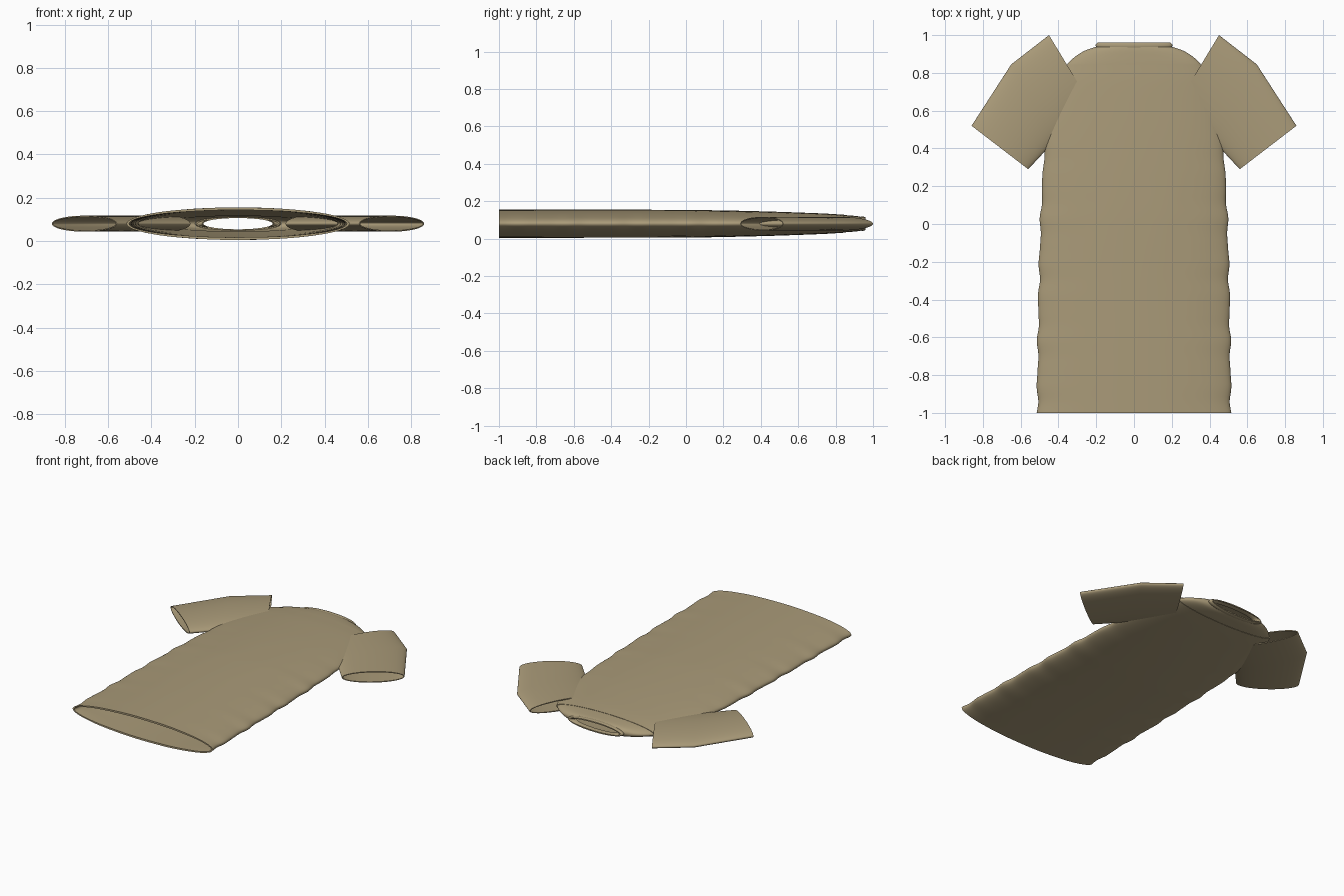
import bpy, bmesh, math
from mathutils import Vector

cube = bpy.data.objects.get("Cube")
if cube:
    bpy.data.objects.remove(cube, do_unlink=True)

MID = 0.08      # height of the garment's middle plane
SEGS = 72

cloth = bpy.data.materials.new("tan_cloth")
cloth.use_nodes = True
tan = (0.40, 0.325, 0.19, 1)
cloth.diffuse_color = tan
bsdf = cloth.node_tree.nodes["Principled BSDF"]
bsdf.inputs["Base Color"].default_value = tan
bsdf.inputs["Roughness"].default_value = 0.9


def tube(name, rings, wall, fold=None):
    """Open flat tube with wall thickness; a ring is (centre x, y, half-width vector, half height)."""
    bm = bmesh.new()
    loops = []
    walls = [(r, 0) for r in rings] + [(r, wall) for r in reversed(rings)]
    for (cx, cy, across, high), inset in walls:
        half = Vector((across[0], across[1]))
        half *= (half.length - inset) / half.length
        loop = []
        for i in range(SEGS):
            a = math.tau * i / SEGS
            s = 1 + (fold(a, cy) if fold else 0)
            loop.append(bm.verts.new((cx + half.x * math.cos(a) * s,
                                      cy + half.y * math.cos(a) * s,
                                      MID + (high - inset) * math.sin(a) * s)))
        loops.append(loop)
    for k, low in enumerate(loops):
        up = loops[(k + 1) % len(loops)]
        for i in range(SEGS):
            j = (i + 1) % SEGS
            bm.faces.new((low[i], low[j], up[j], up[i]))
    bmesh.ops.recalc_face_normals(bm, faces=bm.faces)
    mesh = bpy.data.meshes.new(name)
    bm.to_mesh(mesh)
    bm.free()
    mesh.materials.append(cloth)
    obj = bpy.data.objects.new(name, mesh)
    bpy.context.collection.objects.link(obj)
    bpy.ops.object.select_all(action='DESELECT')
    obj.select_set(True)
    bpy.context.view_layer.objects.active = obj
    bpy.ops.object.shade_smooth_by_angle(angle=math.radians(40))
    return obj


def sample(profile, y):
    """Smooth width and height at y from a short profile."""
    for k in range(len(profile) - 1):
        a, b = profile[k], profile[k + 1]
        if y <= b[0] + 1e-6:
            t = (y - a[0]) / (b[0] - a[0])
            p, q = profile[max(k - 1, 0)], profile[min(k + 2, len(profile) - 1)]
            out = []
            for c in (1, 2):
                m0 = (b[c] - p[c]) / (b[0] - p[0]) * (b[0] - a[0])
                m1 = (q[c] - a[c]) / (q[0] - a[0]) * (b[0] - a[0])
                out.append((2*t**3 - 3*t**2 + 1) * a[c] + (t**3 - 2*t**2 + t) * m0
                           + (3*t**2 - 2*t**3) * b[c] + (t**3 - t**2) * m1)
            return out


def lengthwise(profile, count):
    """Rings along y for a profile of (y, half width, half height)."""
    y0, y1 = profile[0][0], profile[-1][0]
    rings = []
    for k in range(count + 1):
        y = y0 + (y1 - y0) * k / count
        w, h = sample(profile, y)
        rings.append((0, y, (w, 0), h))
    return rings


def body_fold(a, y):
    # soft creases, strongest along the side seams and fading at the chest
    fade = min(1, max(0, (0.5 - y) / 0.3))
    side = abs(math.cos(a)) ** 3
    wave = math.sin(math.tau * y / 0.215 + 0.8) + 0.4 * math.sin(math.tau * y / 0.13)
    ripple = math.sin(11 * a + 2 * math.sin(4 * y))
    return fade * (0.008 * side * wave + 0.004 * ripple * (1 - side))


# Main body, open at the hem
body = [(-1, 0.513, 0.075), (-0.5, 0.507, 0.075), (0, 0.495, 0.074),
        (0.25, 0.483, 0.070), (0.45, 0.467, 0.065), (0.6, 0.441, 0.060),
        (0.75, 0.402, 0.054), (0.845, 0.362, 0.048)]
tube("shirt_body", lengthwise(body, 110), 0.012, body_fold)

# Shoulder yoke closing in towards the neck
yoke = [(0.82, 0.364, 0.047), (0.85, 0.350, 0.046), (0.89, 0.306, 0.043),
        (0.92, 0.255, 0.040), (0.94, 0.195, 0.036)]
tube("shoulder_yoke", lengthwise(yoke, 24), 0.008)

# Rounded collar band around the neck opening
collar = [(0.93, 0.193, 0.035), (0.94, 0.202, 0.038), (0.952, 0.202, 0.037), (0.96, 0.192, 0.034)]
tube("collar", lengthwise(collar, 8), 0.008)
neck_band = [(0.925, 0.165, 0.031), (0.945, 0.172, 0.032), (0.957, 0.195, 0.035)]
tube("neck_band", lengthwise(neck_band, 6), 0.005)

# Sleeves: each ring spans from an upper to a lower edge point
sleeve = [((0.45, 1.0), (0.22, 0.62)),
          ((0.65, 0.845), (0.42, 0.44)),
          ((0.86, 0.52), (0.56, 0.29))]
for name, side in (("left_sleeve", 1), ("right_sleeve", -1)):
    rings = []
    for top, low in sleeve:
        c = [(p + q) / 2 for p, q in zip(top, low)]
        h = [(p - q) / 2 for p, q in zip(top, low)]
        rings.append((side * c[0], c[1], (side * h[0], h[1]), 0.037))
    tube(name, rings, 0.006)
